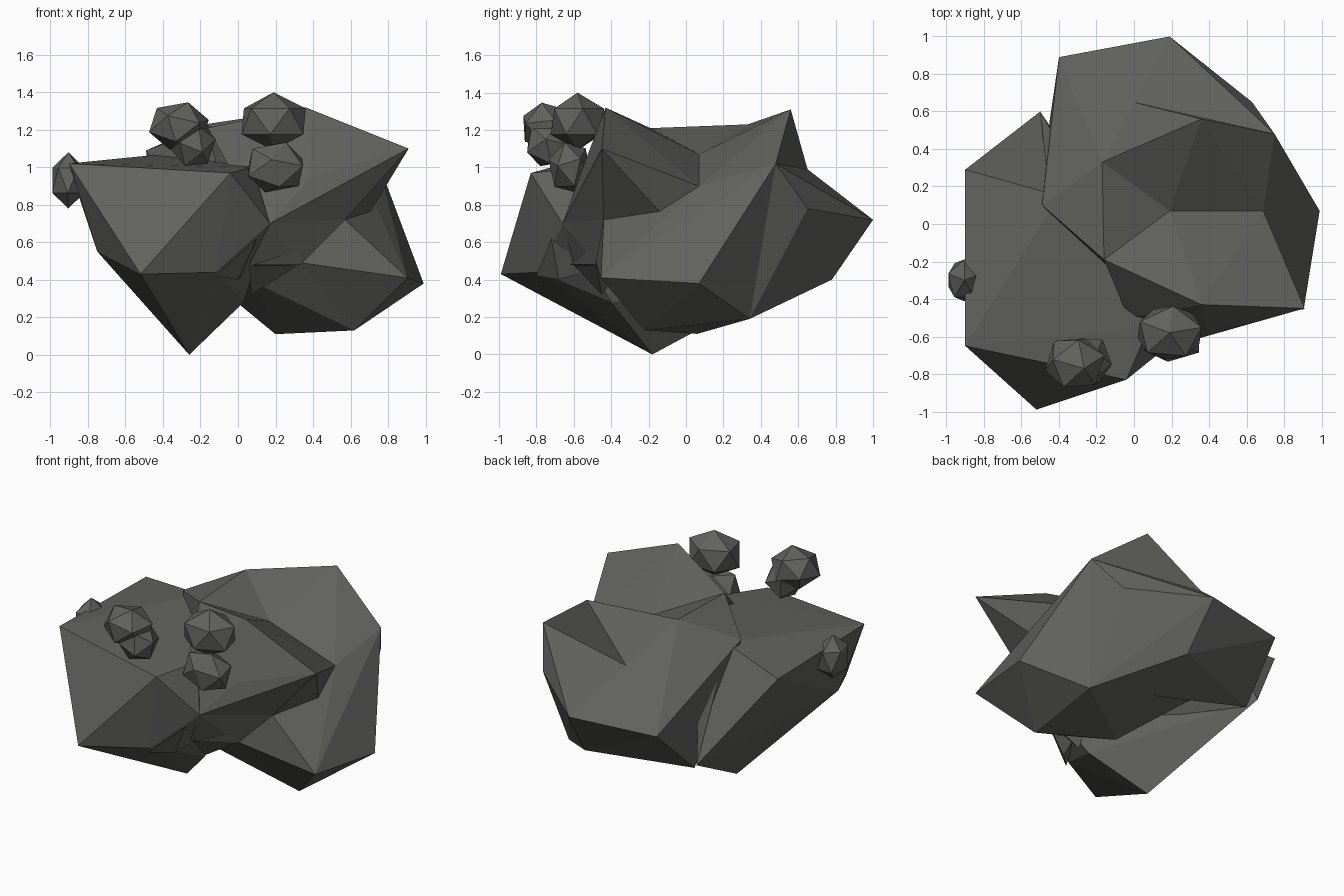
import bpy, bmesh, math
from mathutils import Vector, Euler

if "Cube" in bpy.data.objects:
    bpy.data.objects.remove(bpy.data.objects["Cube"])

stone = bpy.data.materials.new("dark grey stone")
stone.diffuse_color = (0.12, 0.12, 0.11, 1)
stone.use_nodes = True
stone.node_tree.nodes["Principled BSDF"].inputs["Base Color"].default_value = stone.diffuse_color


def finish(bm, name):
    bmesh.ops.recalc_face_normals(bm, faces=bm.faces)
    me = bpy.data.meshes.new(name)
    bm.to_mesh(me)
    bm.free()
    me.materials.append(stone)
    ob = bpy.data.objects.new(name, me)
    bpy.context.collection.objects.link(ob)
    return ob


def chunk(name, pts):
    """Faceted lump of stone: the hull around a few corner points."""
    bm = bmesh.new()
    for p in pts:
        bm.verts.new(p)
    r = bmesh.ops.convex_hull(bm, input=bm.verts)
    junk = {g for g in r["geom_interior"] + r["geom_unused"] if isinstance(g, bmesh.types.BMVert)}
    bmesh.ops.delete(bm, geom=list(junk), context='VERTS')
    return finish(bm, name)


def pebble(name, loc, size, rot):
    """Small twenty-sided stone."""
    bm = bmesh.new()
    bmesh.ops.create_icosphere(bm, subdivisions=1, radius=1)
    turn = Euler(rot).to_matrix()
    for v in bm.verts:
        c = turn @ v.co
        v.co = Vector([c[i] * size[i] + loc[i] for i in range(3)])
    return finish(bm, name)


# corners shared between the chunks of the large boulder
saddle, saddle_e = (.19, .07, 1.07), (.69, .07, .90)
west_n, west_s = (-.17, .33, 1.23), (-.16, -.19, 1.21)
notch, east_n = (0, .65, .99), (.75, .48, 1.02)
back_e, back_w = (.63, .65, .78), (-.40, .89, .70)
low_e, low_s, low_f = (.99, .07, .38), (.62, -.22, .13), (.905, -.455, .41)
base, low_ne = (.20, .06, .11), (.65, .34, .19)
low_n, low_w, low_nw = (.22, .78, .40), (-.25, .25, .48), (-.45, .55, .37)
shelf, shelf_e = (.57, -.44, .72), (.68, -.10, .72)
lip, heel, back = (.17, -.66, .70), (.34, -.48, .49), (.19, 1, .72)
west_low = (-.42, .55, .80)

# large boulder
chunk("boulder_north_ridge", [(.36, .56, 1.31), east_n, west_n, notch,
                              saddle, saddle_e, (.2, .2, .5)])
chunk("boulder_back", [notch, east_n, back, back_w, back_e, low_n, low_nw,
                       west_low, saddle, low_ne])
chunk("boulder_west", [west_n, west_s, saddle, (-.49, .10, 1.09), west_low, back_w,
                       notch, low_w, low_nw, (0, -.4, .5)])
chunk("boulder_south_peak", [(.36, -.43, 1.32), (.91, -.45, 1.10), saddle, saddle_e,
                             west_s, (.39, -.57, .95), lip,
                             (-.03, -.5, .97), shelf, shelf_e])
chunk("boulder_base", [shelf, shelf_e, saddle_e, low_e, low_f, heel, low_s,
                       base, low_ne, east_n, (.1, 0, .9)])
chunk("boulder_underside", [base, low_ne, low_n, low_w, low_s, heel, (.1, -.42, .38),
                            (.1, 0, .9)])
chunk("boulder_cleft", [lip, shelf, heel, (.07, -.45, .32), (.06, -.60, .48), (.1, -.2, .7)])

# smaller boulder leaning on the front left, and the rib behind it
chunk("front_boulder", [(-.90, -.65, 1.02), (-.52, -.99, .43), (-.04, -.83, .97),
                        (-.26, -.18, 0), (-.90, .29, 1.0), (-.50, .60, .42),
                        (-.75, -.58, .55), (-.40, .15, 1.07), (.08, -.55, 1.0),
                        (-.12, -.78, .44), (.03, -.40, .28), lip])
chunk("crack_rib", [(-.47, .32, .89), (-.50, .60, .42), (-.43, .48, .74), (-.3, .3, .5),
                    (-.3, .1, .9)])

# shards in the cleft between the boulders
chunk("shard_left", [(.10, -.72, .62), (-.12, -.80, .42), (0, -.68, .40), (.05, -.5, .45)])
chunk("shard_right", [(.32, -.52, .56), (.08, -.62, .48), (.34, -.48, .48), (.15, -.4, .45)])

# small stones resting on top
pebble("pebble_left_upper", (-.315, -.74, 1.22), (.17, .155, .135), (.3, .2, .4))
pebble("pebble_left_lower", (-.24, -.73, 1.125), (.125, .14, .135), (.1, .5, 1.0))
pebble("pebble_right_upper", (.19, -.58, 1.245), (.195, .16, .155), (0, 0, .2))
pebble("pebble_right_lower", (.20, -.62, 1.0), (.175, .12, .145), (.4, .1, .7))
pebble("pebble_side", (-.905, -.30, .93), (.10, .125, .15), (0, 0, .3))
